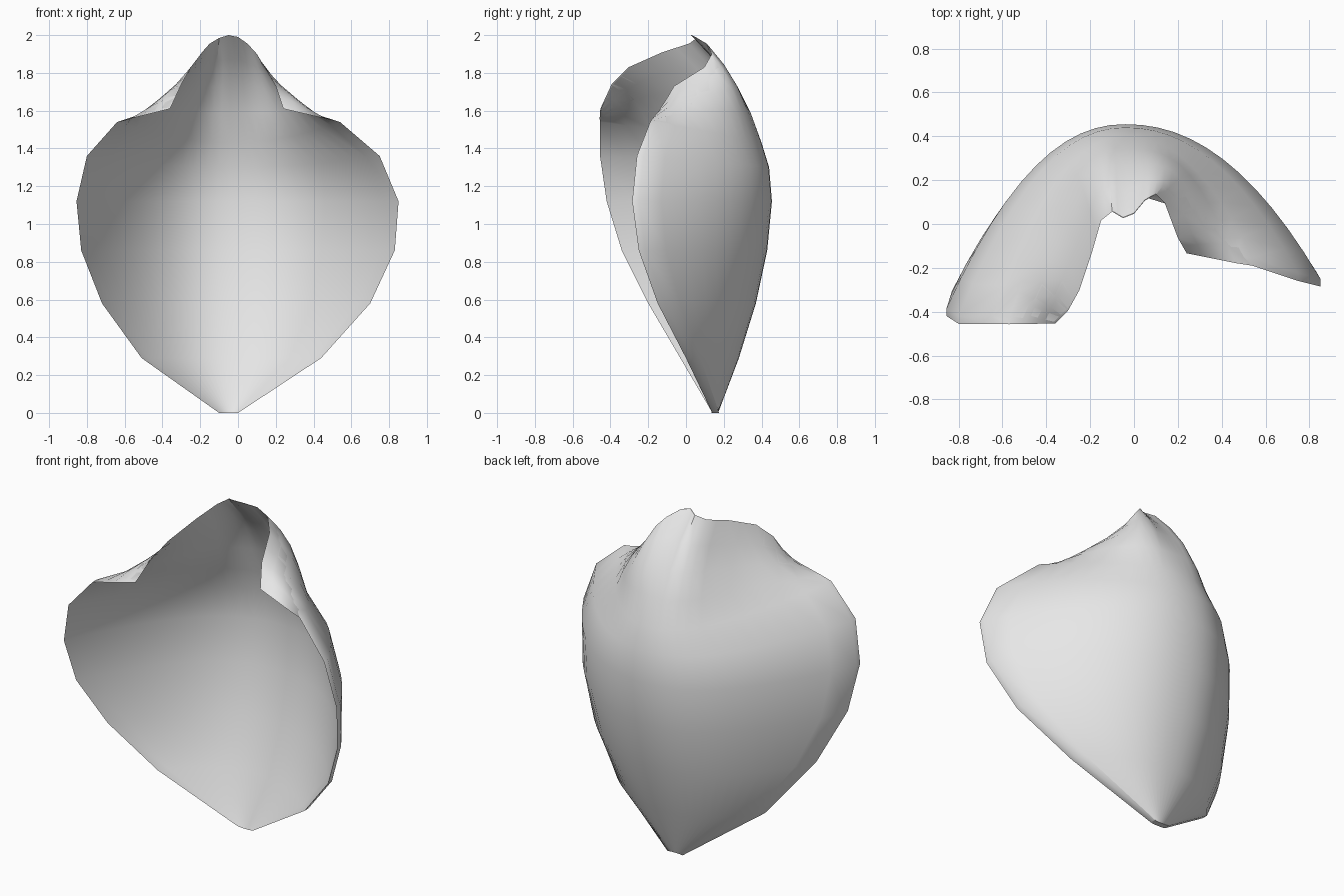
import bpy, bmesh, math
from mathutils import Vector

cube = bpy.data.objects.get("Cube")
if cube:
    bpy.data.objects.remove(cube, do_unlink=True)

# One plain grey material
grey = bpy.data.materials.new("light grey")
grey.use_nodes = True
color = (0.8, 0.8, 0.8, 1)
grey.diffuse_color = color
bsdf = next(n for n in grey.node_tree.nodes if n.type == 'BSDF_PRINCIPLED')
bsdf.inputs["Base Color"].default_value = color

# Cupped cross-sections: end height, middle height, right end, left end, back y
sections = [
    (0.00, 0.00, (-0.10, 0.14), (0.00, 0.14), 0.17),
    (0.29, 0.29, (-0.51, -0.03), (0.44, 0.00), 0.28),
    (0.58, 0.58, (-0.72, -0.20), (0.70, -0.15), 0.37),
    (0.86, 0.86, (-0.83, -0.34), (0.83, -0.25), 0.43),
    (1.12, 1.12, (-0.855, -0.42), (0.85, -0.285), 0.455),
    (1.36, 1.30, (-0.80, -0.455), (0.75, -0.26), 0.44),
    (1.54, 1.43, (-0.64, -0.455), (0.54, -0.19), 0.40),
]

# Gathered upper rim, from one folded corner over the tip to the other
rim = [Vector(p) for p in (
    (-0.36, -0.45, 1.61), (-0.30, -0.39, 1.74), (-0.25, -0.30, 1.83),
    (-0.19, -0.12, 1.91), (-0.15, 0.02, 1.955), (-0.10, 0.06, 1.985),
    (-0.05, 0.03, 2.00), (0.00, 0.05, 1.99), (0.05, 0.11, 1.955),
    (0.10, 0.14, 1.90), (0.14, 0.10, 1.83), (0.20, -0.06, 1.73),
    (0.24, -0.13, 1.61))]

COLUMNS = 24
WALL = 0.035
params = [2 * i / COLUMNS - 1 for i in range(COLUMNS + 1)]


def section_point(section, t):
    end_z, mid_z, right, left, back = section
    centre = -0.04
    end = right if t < 0 else left
    a = abs(t)
    return Vector((centre + (end[0] - centre) * a,
                   back + (end[1] + WALL - back) * a ** 2.15,
                   mid_z + (end_z - mid_z) * a ** 2))


def rim_point(t):
    s = (t + 1) / 2 * (len(rim) - 1)
    i = min(int(s), len(rim) - 2)
    return rim[i].lerp(rim[i + 1], s - i)


rows = [[section_point(s, t) for t in params] for s in sections]
walls = [WALL] * len(rows)

# Shoulder rows swell on the way to the rim, where the wall thins out
shoulder = rows[-1]
for f in (0.25, 0.5, 0.75, 1.0):
    row = []
    for t, low in zip(params, shoulder):
        swell = Vector((0, 0.05 * (1 - t * t),
                        (0.02 + 0.05 * t * t) * (1 - t ** 6)))
        row.append(low.lerp(rim_point(t), f) + swell * math.sin(math.pi * f))
    rows.append(row)
    walls.append(WALL * (1.1 - f))

# Outer and inner skins
bm = bmesh.new()
outer = [[bm.verts.new(p) for p in row] for row in rows]
inner = [[bm.verts.new(p - Vector((0, wall, 0))) for p in row]
         for row, wall in zip(rows, walls)]


def skin(grid):
    for low, high in zip(grid, grid[1:]):
        for c in range(len(low) - 1):
            bm.faces.new((low[c], high[c], high[c + 1], low[c + 1]))


skin(outer)
skin(inner[::-1])

# Narrow edge strips: bottom, rim and the two sides
skin([inner[0], outer[0]])
skin([outer[-1], inner[-1]])
skin([[r[0] for r in outer], [r[0] for r in inner]])
skin([[r[-1] for r in inner], [r[-1] for r in outer]])
bmesh.ops.recalc_face_normals(bm, faces=bm.faces)

mesh = bpy.data.meshes.new("petal")
bm.to_mesh(mesh)
bm.free()
mesh.materials.append(grey)
petal = bpy.data.objects.new("petal", mesh)
bpy.context.collection.objects.link(petal)
bpy.context.view_layer.objects.active = petal
petal.select_set(True)
bpy.ops.object.shade_smooth_by_angle(angle=math.radians(45))
